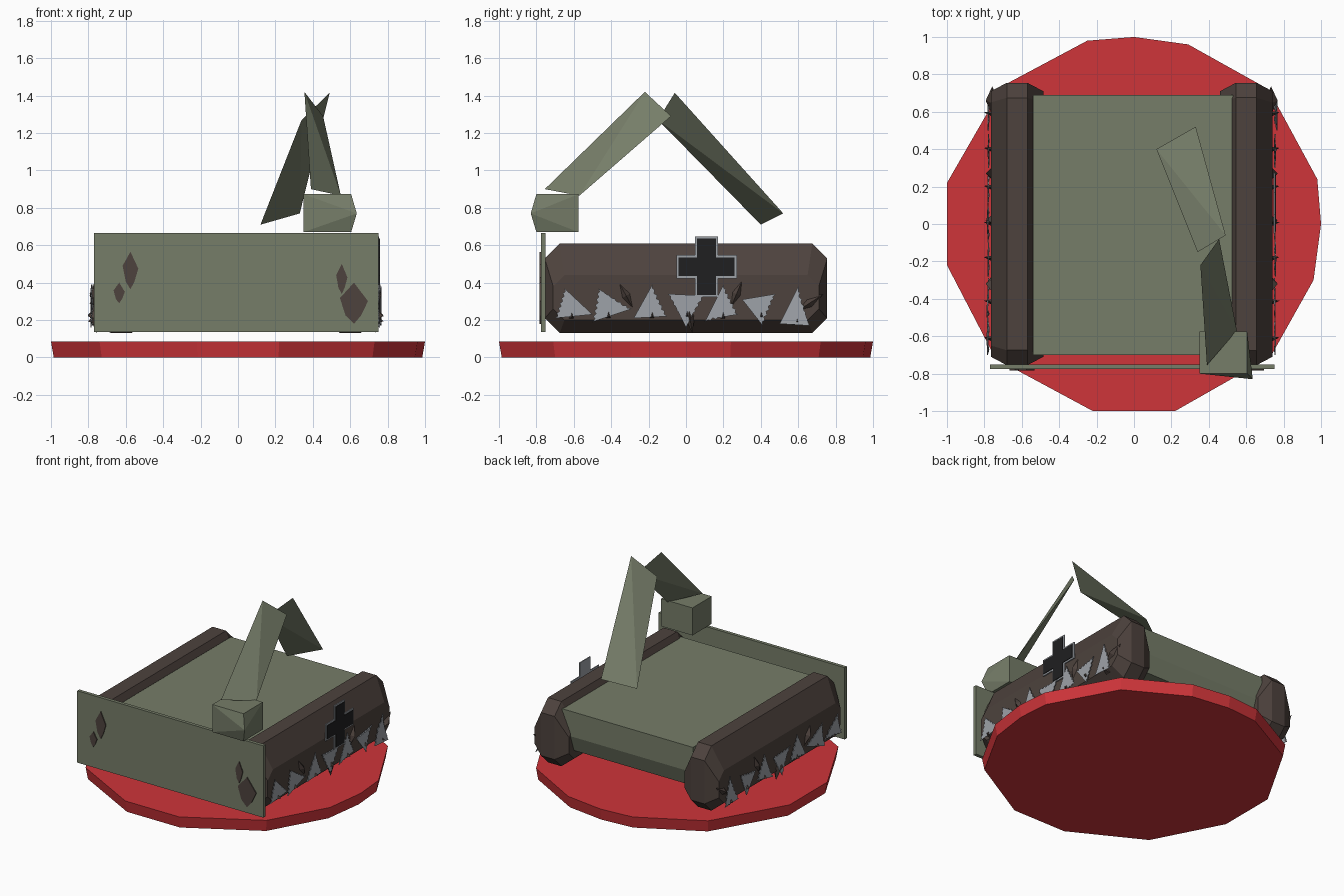
import bpy, bmesh, math, random
from mathutils import Vector, Matrix

random.seed(4)
if "Cube" in bpy.data.objects:
    bpy.data.objects.remove(bpy.data.objects["Cube"])


def material(name, r, g, b):
    m = bpy.data.materials.new(name)
    m.diffuse_color = (r, g, b, 1)
    m.use_nodes = True
    m.node_tree.nodes["Principled BSDF"].inputs["Base Color"].default_value = (r, g, b, 1)
    return m


RED = material("red", 0.62, 0.035, 0.042)
GREEN = material("olive green", 0.18, 0.205, 0.14)
BROWN = material("dark brown", 0.075, 0.055, 0.047)
GREY = material("steel grey", 0.34, 0.36, 0.39)
BLACK = material("black", 0.014, 0.014, 0.015)


def finish(bm, name, mat):
    bmesh.ops.recalc_face_normals(bm, faces=bm.faces)
    mesh = bpy.data.meshes.new(name)
    bm.to_mesh(mesh)
    bm.free()
    mesh.materials.append(mat)
    ob = bpy.data.objects.new(name, mesh)
    bpy.context.collection.objects.link(ob)
    return ob


def solid(name, points, mat):
    """Convex solid around a few points."""
    bm = bmesh.new()
    for p in points:
        bm.verts.new(p)
    res = bmesh.ops.convex_hull(bm, input=bm.verts)
    junk = [v for v in res["geom_interior"] if isinstance(v, bmesh.types.BMVert)]
    bmesh.ops.delete(bm, geom=junk, context="VERTS")
    bmesh.ops.dissolve_limit(bm, angle_limit=0.02, verts=bm.verts, edges=bm.edges)
    return finish(bm, name, mat)


def prism(name, outline, offset, mat):
    """Outline of 3D points pushed along an offset."""
    bm = bmesh.new()
    face = bm.faces.new([bm.verts.new(p) for p in outline])
    res = bmesh.ops.extrude_face_region(bm, geom=[face], use_keep_orig=True)
    moved = [v for v in res["geom"] if isinstance(v, bmesh.types.BMVert)]
    bmesh.ops.translate(bm, verts=moved, vec=offset)
    return finish(bm, name, mat)


def box_points(x, y, z):
    return [(a, b, c) for a in x for b in y for c in z]


# Round base with uneven sides
rim = [(-0.22, -1), (0.22, -1), (0.73, -0.71), (0.96, -0.3), (1, 0), (0.98, 0.24), (0.72, 0.72),
       (0.29, 0.96), (0, 1), (-0.25, 0.98), (-0.7, 0.74), (-1, 0.22), (-1, -0.22), (-0.74, -0.72)]
solid("base", [(x * s, y * s, z) for x, y in rim for s, z in ((0.985, 0), (1, 0.085))], RED)

# Hull between the tracks
solid("hull", box_points((-0.54, 0.53), (-0.7, 0.69), (0.38, 0.565))
      + box_points((-0.53, 0.52), (-0.66, 0.65), (0.26,)), GREEN)


# Tracks: crowned loops, narrow at the rim and wide at the sides
def octagon(y, low, high, cut):
    mid = (low + high) / 2
    half = (high - low) / 2
    pts = [(y - cut, half), (y, half - cut)]
    return [(a * sy, mid + b * sz) for a, b in pts for sy in (-1, 1) for sz in (-1, 1)]


for side, cx in (("right", -0.625), ("left", 0.6)):
    pts = [(cx + s * 0.055, y, z) for s in (-1, 1) for y, z in octagon(0.755, 0.13, 0.608, 0.08)]
    pts += [(cx + s * 0.14, y, z) for s in (-1, 1) for y, z in octagon(0.71, 0.2, 0.44, 0.06)]
    solid(side + "_track", pts, BROWN)

# Front blade with rust patches
solid("front_blade", box_points((-0.77, 0.75), (-0.775, -0.75), (0.135, 0.665)), GREEN)
for i, (x, z, w, h) in enumerate([(-0.575, 0.465, 0.042, 0.1), (-0.635, 0.345, 0.03, 0.055),
                                  (0.555, 0.42, 0.03, 0.08), (0.62, 0.29, 0.075, 0.11)]):
    outline = [(x, -0.774, z + h), (x + w, -0.774, z + h * 0.1), (x + w * 0.5, -0.774, z - h * 0.6),
               (x, -0.774, z - h), (x - w * 0.6, -0.774, z - h * 0.6), (x - w, -0.774, z + h * 0.25)]
    prism("rust_patch_%d" % (i + 1), outline, (0, -0.008, 0), BROWN)

# Crane: dented block and two bent planks
solid("crane_block", box_points((0.35, 0.605), (-0.8, -0.575), (0.67, 0.873))
      + [(0.635, -0.83, 0.77)], GREEN)
solid("lower_arm", [(0.355, -0.22, 1.42), (0.455, -0.08, 1.29),
                    (0.39, -0.755, 0.9), (0.55, -0.57, 0.865)], GREEN)
solid("upper_arm", [(0.49, -0.06, 1.415), (0.34, -0.15, 1.27),
                    (0.12, 0.4, 0.71), (0.33, 0.52, 0.77)], GREEN)


# Cross on the left track
def cross(name, x, reach, half, mat):
    outline = []
    for q in range(4):
        turn = Matrix.Rotation(q * math.pi / 2, 3, "X")
        for a, b in ((half, half), (half, reach), (-half, reach)):
            outline.append(turn @ Vector((0, a, b)) + Vector((x, 0.11, 0.485)))
    prism(name, outline, (0.008, 0, 0), mat)


cross("cross_border", 0.745, 0.162, 0.062, GREY)
cross("cross_center", 0.75, 0.15, 0.05, BLACK)

# Saw-edged teeth along the outer track sides, each with a dark spike
TEETH = [((-0.65, 0.37), (-0.7, 0.21), (-0.5, 0.23)), ((-0.47, 0.37), (-0.5, 0.19), (-0.29, 0.26)),
         ((-0.18, 0.39), (-0.28, 0.21), (-0.1, 0.22)), ((-0.1, 0.34), (0, 0.16), (0.1, 0.33)),
         ((0.2, 0.39), (0.1, 0.19), (0.28, 0.23)), ((0.3, 0.31), (0.41, 0.17), (0.48, 0.34)),
         ((0.6, 0.38), (0.5, 0.18), (0.66, 0.17))]


def saw_outline(corners, x, lean):
    pts = []
    for i in range(3):
        a, b = Vector(corners[i]), Vector(corners[(i + 1) % 3])
        along = (b - a).normalized()
        for k in range(12):
            p = a.lerp(b, k / 12)
            if k % 2:
                p += Vector((-along.y, along.x)) * 0.012
            pts.append((x + lean * abs(p.y - 0.28), p.x, p.y))
    return pts


for side, sign, wall in (("left", 1, 0.748), ("right", -1, 0.773)):
    for i, corners in enumerate(TEETH):
        lean = sign * random.uniform(0.02, 0.14)
        prism("%s_tooth_%d" % (side, i + 1), saw_outline(corners, sign * wall, lean),
              (sign * 0.006, 0, 0), GREY)
        y = sum(c[0] for c in corners) / 3
        z = sum(c[1] for c in corners) / 3 - 0.02
        spike = [(sign * (wall - 0.03), y - 0.02, z - 0.05), (sign * (wall - 0.03), y + 0.02, z - 0.05),
                 (sign * (wall - 0.03), y, z + 0.03), (sign * (wall + 0.03), y + 0.01, z - 0.03)]
        solid("%s_spike_%d" % (side, i + 1), spike, BROWN)

    # Larger loose shards between the teeth
    for i, (y, z, tilt) in enumerate([(-0.32, 0.33, 0.5), (0.02, 0.22, 0.15),
                                      (0.27, 0.34, -0.4), (0.66, 0.29, -1.0)]):
        turn = Matrix.Rotation(tilt, 3, "X")
        tips = [(s * a, s * b, s * c) for s in (-1, 1)
                for a, b, c in ((0.035, 0, 0), (0, 0.028, 0), (0, 0, 0.09))]
        solid("%s_shard_%d" % (side, i + 1),
              [turn @ Vector(t) + Vector((sign * (wall - 0.015), y, z)) for t in tips], BROWN)
